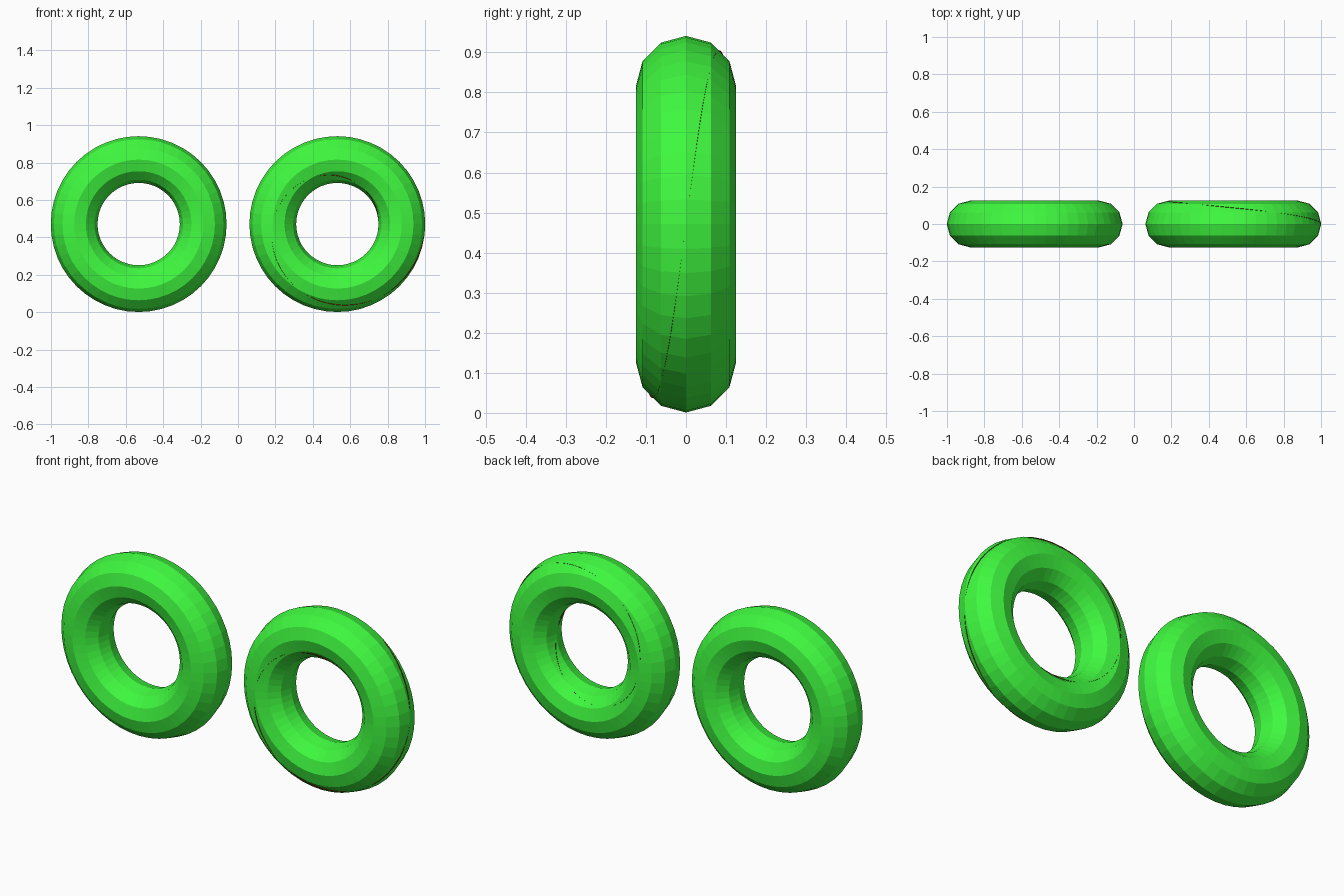
import bpy, bmesh
from math import sin, cos, pi

if "Cube" in bpy.data.objects:
    bpy.data.objects.remove(bpy.data.objects["Cube"])

MAJOR, MINOR = 0.345, 0.125
CX, CZ = 0.531, 0.471


def material(name, color):
    m = bpy.data.materials.new(name)
    m.diffuse_color = color
    m.use_nodes = True
    m.node_tree.nodes["Principled BSDF"].inputs["Base Color"].default_value = m.diffuse_color
    return m


green = material("green", (0.05, 0.95, 0.05, 1))
red = material("dark_red", (0.5, 0.0, 0.0, 1))


# Upright low-poly rings, left and right
def ring(name, x):
    bpy.ops.mesh.primitive_torus_add(
        major_radius=MAJOR, minor_radius=MINOR,
        major_segments=48, minor_segments=12,
        location=(x, 0, CZ), rotation=(pi / 2, 0, 0))
    ob = bpy.context.object
    ob.name = name
    ob.data.materials.append(green)


ring("left_ring", -CX)
ring("right_ring", CX)


# Half-twisted band inside the right ring; its edge just breaks the surface
def twisted_band(name, x, half_width, steps=96):
    bm = bmesh.new()

    def point(theta, w):
        phi = theta / 2
        r = MAJOR + w * cos(phi)
        return bm.verts.new((r * cos(theta), w * sin(phi), r * sin(theta)))

    rows = [[point(2 * pi * i / steps, w * half_width) for w in (-1, 0, 1)]
            for i in range(steps)]
    rows.append(rows[0][::-1])  # half turn closes the band on itself
    for a, b in zip(rows, rows[1:]):
        for k in range(2):
            bm.faces.new((a[k], a[k + 1], b[k + 1], b[k]))
    me = bpy.data.meshes.new(name)
    bm.to_mesh(me)
    bm.free()
    me.materials.append(red)
    ob = bpy.data.objects.new(name, me)
    ob.location = (x, 0, CZ)
    bpy.context.collection.objects.link(ob)


twisted_band("twisted_band", CX, 0.1235)
